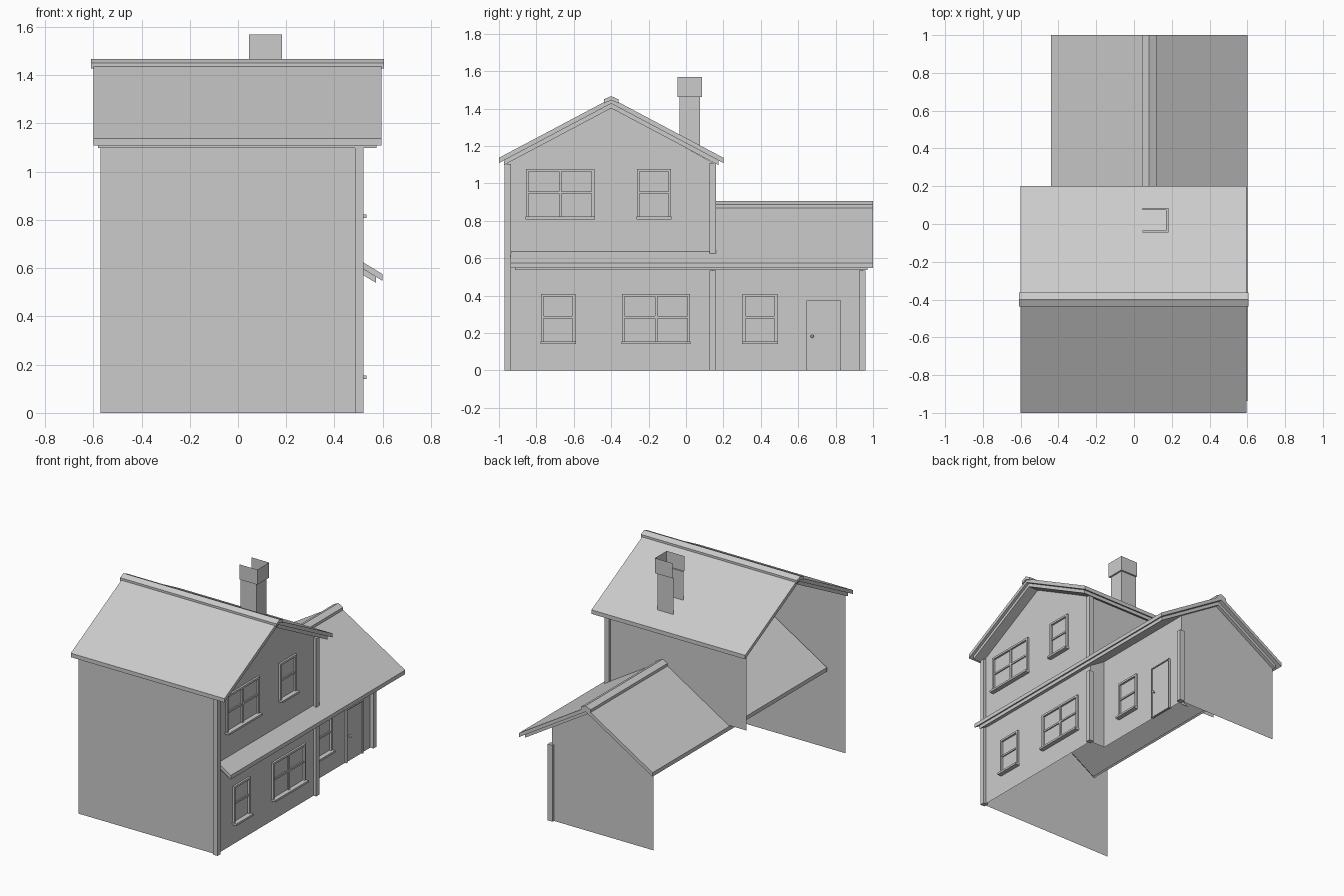
import bpy, bmesh
from mathutils import Vector

if "Cube" in bpy.data.objects:
    bpy.data.objects.remove(bpy.data.objects["Cube"])


def finish(name, bm):
    bmesh.ops.recalc_face_normals(bm, faces=bm.faces)
    me = bpy.data.meshes.new(name)
    bm.to_mesh(me)
    bm.free()
    ob = bpy.data.objects.new(name, me)
    bpy.context.collection.objects.link(ob)
    return ob


def place(axis, u, z, d):
    """Profile point (u, z) placed at depth d along axis."""
    return Vector((d, u, z)) if axis == 'x' else Vector((u, d, z))


def panel(name, axis, d, pts):
    """Single-sided flat wall."""
    bm = bmesh.new()
    bm.faces.new([bm.verts.new(place(axis, u, z, d)) for u, z in pts])
    return finish(name, bm)


def prism(name, axis, a, b, pts):
    bm = bmesh.new()
    f = bm.faces.new([bm.verts.new(place(axis, u, z, a)) for u, z in pts])
    ext = bmesh.ops.extrude_face_region(bm, geom=[f])
    shift = place(axis, 0, 0, b - a)
    bmesh.ops.translate(bm, vec=shift, verts=[v for v in ext['geom'] if isinstance(v, bmesh.types.BMVert)])
    return finish(name, bm)


def boxes(name, items):
    """Several boxes (x0, x1, y0, y1, z0, z1) as one object."""
    bm = bmesh.new()
    for x0, x1, y0, y1, z0, z1 in items:
        vs = bmesh.ops.create_cube(bm, size=1)['verts']
        for v in vs:
            v.co = Vector((x0 if v.co.x < 0 else x1, y0 if v.co.y < 0 else y1, z0 if v.co.z < 0 else z1))
    return finish(name, bm)


def rect(u0, u1, z0, z1):
    return [(u0, z0), (u1, z0), (u1, z1), (u0, z1)]


def chevron(mid, top, slope, half, thick):
    low = top - slope * half
    return [(mid - half, low), (mid, top), (mid + half, low),
            (mid + half, low - thick), (mid, top - thick), (mid - half, low - thick)]


def roof(name, axis, mid, top, slope, half, a, b, ia, ib):
    """Roof slab, inset under-layer and ridge cap."""
    prism(name + "_slab", axis, a, b, chevron(mid, top, slope, half, 0.028))
    prism(name + "_fascia", axis, ia, ib, chevron(mid, top - 0.028, slope, half - 0.027, 0.025))


# Main two-storey block, open on the left
XL, XM, XW = -0.57, 0.50, 0.38
YF, YB, YE = -0.955, 0.145, 0.945
panel("front_wall_lower", 'y', YF, rect(XL, XM, 0, 0.58))
panel("front_wall_upper", 'y', YF, rect(XL, XM, 0.58, 1.11))
panel("back_wall_upper", 'y', YB, rect(XL, XM, 0.58, 1.11))
panel("right_wall_upper", 'x', XM, [(YF, 0.58), (YB, 0.58), (YB, 1.11), (-0.4, 1.41), (YF, 1.11)])
panel("right_wall_lower", 'x', XM, rect(YF, YB, 0, 0.59))
panel("wall_return", 'y', YB, rect(XW, XM, 0, 0.59))

# Single-storey wing
panel("wing_right_wall", 'x', XW, rect(YB, YE, 0, 0.66))
panel("wing_end_wall", 'y', YE, [(-0.41, 0), (XW, 0), (XW, 0.66), (0.08, 0.85), (-0.41, 0.55)])

# Roofs: the wing roof runs on through the main block as a skirt roof
roof("main_roof", 'x', -0.4, 1.455, 0.53, 0.6, -0.6, 0.595, -0.58, 0.575)
prism("main_ridge_cap", 'x', -0.61, 0.605, chevron(-0.4, 1.467, 0.45, 0.038, 0.022))
roof("wing_roof", 'y', 0.08, 0.892, 0.61, 0.52, -0.937, 1.0, -0.915, 0.97)
prism("wing_ridge_cap", 'y', -0.937, 1.0, chevron(0.08, 0.907, 0.5, 0.038, 0.022))

# Corner posts
boxes("corner_posts", [
    (0.485, 0.52, -0.97, -0.935, 0, 0.55), (0.485, 0.52, -0.97, -0.935, 0.55, 1.105),
    (0.485, 0.52, 0.125, 0.16, 0, 0.535), (0.485, 0.52, 0.125, 0.16, 0.625, 1.11),
    (0.365, 0.405, 0.925, 0.96, 0, 0.535)])


# Windows: frame, glazing bars and sill
def window(name, x, y0, y1, z0, double):
    z1, t, p = z0 + 0.265, 0.014, 0.014
    ym, zm = (y0 + y1) / 2, z0 + 0.14
    bars = [(x, x + p, y0, y0 + t, z0, z1), (x, x + p, y1 - t, y1, z0, z1),
            (x, x + p, y0 + t, y1 - t, z1 - t, z1),
            (x, x + p * 0.6, y0 + t, y1 - t, zm - 0.006, zm + 0.006),
            (x, x + 0.033, y0 - 0.003, y1 + 0.003, z0 - 0.004, z0 + 0.01)]
    if double:
        bars.append((x, x + p * 0.8, ym - 0.007, ym + 0.007, z0, z1 - t))
    boxes(name, bars)


window("upper_wide_window", XM, -0.855, -0.49, 0.812, True)
window("upper_narrow_window", XM, -0.262, -0.08, 0.812, False)
window("lower_narrow_window", XM, -0.775, -0.592, 0.145, False)
window("lower_wide_window", XM, -0.342, 0.022, 0.145, True)
window("wing_window", XW, 0.303, 0.488, 0.145, False)

# Door with thin frame and round knob
boxes("door", [(XW - 0.01, XW + 0.008, 0.652, 0.823, 0.004, 0.368),
               (XW - 0.01, XW + 0.015, 0.645, 0.652, 0, 0.375),
               (XW - 0.01, XW + 0.015, 0.823, 0.83, 0, 0.375),
               (XW - 0.01, XW + 0.015, 0.652, 0.823, 0.368, 0.375),
               (XW + 0.008, XW + 0.02, 0.671, 0.679, 0.178, 0.186)])
bpy.ops.mesh.primitive_uv_sphere_add(segments=10, ring_count=6, radius=0.009, location=(XW + 0.024, 0.675, 0.182))
bpy.context.object.name = "door_knob"


# Chimney: three-sided shaft and collar, open at the left and top
def chimney_u(name, x0, x1, y0, y1, b0, b1, top):
    bm = bmesh.new()
    pts = [(x0, y0, b0), (x1, y0, b0), (x1, y1, b1), (x0, y1, b1)]
    lo = [bm.verts.new(p) for p in pts]
    hi = [bm.verts.new((x, y, top)) for x, y, _ in pts]
    for i in range(3):
        bm.faces.new((lo[i], lo[i + 1], hi[i + 1], hi[i]))
    return finish(name, bm)


chimney_u("chimney_shaft", 0.045, 0.17, -0.035, 0.075, 1.26, 1.2, 1.462)
chimney_u("chimney_collar", 0.045, 0.182, -0.045, 0.086, 1.462, 1.462, 1.568)
bm = bmesh.new()
outer = [bm.verts.new(p) for p in ((0.045, -0.045, 1.462), (0.182, -0.045, 1.462), (0.182, 0.086, 1.462), (0.045, 0.086, 1.462))]
inner = [bm.verts.new(p) for p in ((0.045, -0.035, 1.462), (0.17, -0.035, 1.462), (0.17, 0.075, 1.462), (0.045, 0.075, 1.462))]
for i in range(3):
    bm.faces.new((outer[i], outer[i + 1], inner[i + 1], inner[i]))
finish("chimney_ledge", bm)
